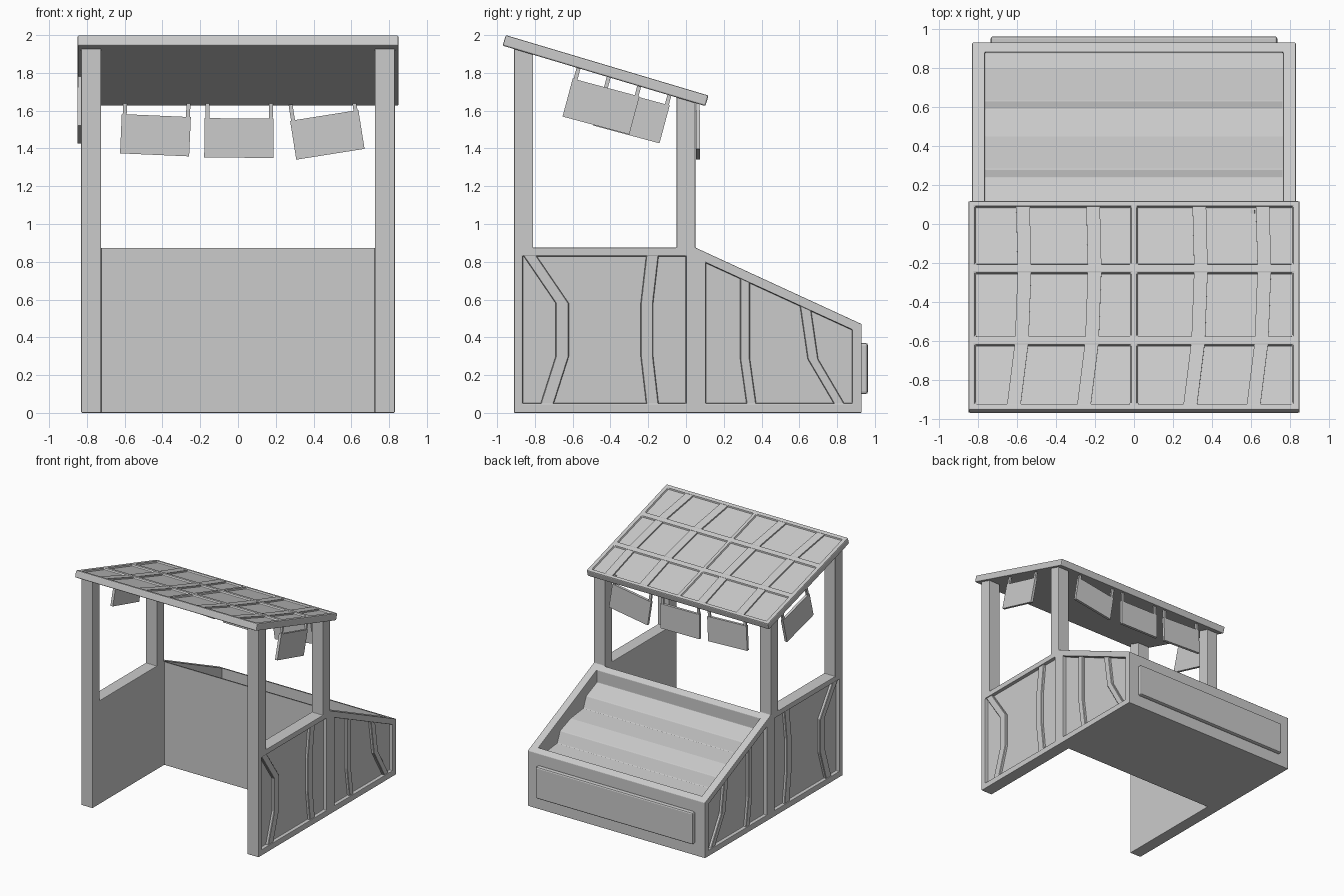
import bpy, bmesh, math
from mathutils import Vector

if "Cube" in bpy.data.objects:
    bpy.data.objects.remove(bpy.data.objects["Cube"])

MAP = {'x': lambda u, v, t: (t, u, v),
       'y': lambda u, v, t: (u, t, v),
       'z': lambda u, v, t: (u, v, t)}


def prism(name, outlines, a, b, axis):
    """Extrude one or more 2D outlines between a and b along an axis."""
    bm = bmesh.new()
    for pts in outlines:
        lo = [bm.verts.new(MAP[axis](u, v, a)) for u, v in pts]
        hi = [bm.verts.new(MAP[axis](u, v, b)) for u, v in pts]
        bm.faces.new(lo)
        bm.faces.new(hi)
        n = len(pts)
        for i in range(n):
            j = (i + 1) % n
            bm.faces.new((lo[i], lo[j], hi[j], hi[i]))
    bmesh.ops.recalc_face_normals(bm, faces=bm.faces)
    me = bpy.data.meshes.new(name)
    bm.to_mesh(me)
    bm.free()
    ob = bpy.data.objects.new(name, me)
    bpy.context.collection.objects.link(ob)
    return ob


def apply_mod(ob, kind, **props):
    bpy.context.view_layer.objects.active = ob
    m = ob.modifiers.new(kind, kind)
    for k, v in props.items():
        setattr(m, k, v)
    bpy.ops.object.modifier_apply(modifier=m.name)


def boolean(ob, other, op):
    apply_mod(ob, 'BOOLEAN', object=other, operation=op, solver='EXACT')
    bpy.data.objects.remove(other)


def bevel(ob, w, seg=2):
    m = ob.modifiers.new('bevel', 'BEVEL')
    m.width, m.segments, m.limit_method = w, seg, 'ANGLE'
    m.angle_limit = math.radians(40)


def rect(u0, u1, v0, v1):
    return [(u0, v0), (u1, v0), (u1, v1), (u0, v1)]


def strip(path, w):
    return [(u - w, v) for u, v in path] + [(u + w, v) for u, v in reversed(path)]


# Side walls with posts, joined by the display wedge behind the counter
side = [(-.91, 0), (-.91, 1.935), (-.81, 1.905), (-.81, .875), (-.05, .875),
        (-.05, 1.68), (.05, 1.65), (.05, .875), (.93, .47), (.93, 0)]
stall = prism("stall_body", [side], .725, .83, 'x')
apply_mod(stall, 'MIRROR')
boolean(stall, prism("wedge", [[(.05, 0), (.05, .875), (.93, .47), (.93, 0)]],
                     -.75, .75, 'x'), 'UNION')

# Recessed side panels
panels = [rect(-.865, .0, .05, .83),
          [(.105, .05), (.88, .05), (.88, .44), (.105, .795)]]
cut = prism("panel_cutter", panels, .80, .9, 'x')
apply_mod(cut, 'MIRROR')
boolean(stall, cut, 'DIFFERENCE')

# Stepped display tray sunk into the sloping top
tray = [(.10, 1.0), (.10, .745), (.24, .685), (.28, .595), (.45, .575),
        (.59, .524), (.63, .434), (.80, .414), (.88, .385), (.88, 1.0)]
boolean(stall, prism("tray_cutter", [tray], -.765, .765, 'x'), 'DIFFERENCE')
bevel(stall, .008)

# Crooked slats in the side panels
paths = [([(-.832, .84), (-.655, .58), (-.655, .30), (-.738, .04)], .035),
         ([(-.177, .84), (-.207, .58), (-.207, .30), (-.177, .04)], .033),
         ([(.312, .725), (.312, .29), (.347, .04)], .026),
         ([(.63, .575), (.672, .285), (.816, .04)], .028)]
slats = prism("side_slats", [strip(p, w) for p, w in paths], .79, .822, 'x')
apply_mod(slats, 'MIRROR')
bevel(slats, .004, 1)

# Raised panel on the back
back = prism("back_panel", [rect(-.735, .735, .10, .37)], .92, .963, 'y')
bevel(back, .012)

# Roof slab with a grid of pockets, built flat then tilted
roof = prism("roof", [rect(-.85, .85, -.56, .56)], -.058, 0, 'z')
rows = [(-.525, -.211, -.047, -.007), (-.164, .175, -.005, .008), (.222, .53, .008, 0)]
pockets = [rect(x0, x1, s0, s1) for s0, s1, _, _ in rows
           for x0, x1 in ((-.815, -.015), (.015, .815))]
boolean(roof, prism("pocket_cutter", pockets, -.016, .1, 'z'), 'DIFFERENCE')
bevel(roof, .01)

# Roof slats leaning slightly in every row
bars = [strip([(x + d0, s0 - .01), (x + d1, s1 + .01)], .035)
        for s0, s1, d0, d1 in rows for x in (-.57, -.21, .335, .66)]
roof_slats = prism("roof_slats", bars, -.025, -.004, 'z')
for ob in (roof, roof_slats):
    ob.location = (0, -.4175, 1.84)
    ob.rotation_euler.x = -math.atan(.298)


# Hanging sign boards with two straps each
def sign(name, u, v, deg, t, axis):
    c, s = math.cos(math.radians(deg)), math.sin(math.radians(deg))
    shapes = [rect(-.183, .183, -.104, .104),
              rect(-.178, -.157, .10, .188), rect(.157, .178, .10, .188)]
    turned = [[(u + p * c - q * s, v + p * s + q * c) for p, q in sh] for sh in shapes]
    prism(name, turned[:1], t - .011, t + .011, axis)
    prism(name + "_straps", turned[1:], t - .008, t + .008, axis)


sign("back_sign_left", -.437, 1.47, -2.5, .063, 'y')
sign("back_sign_middle", .005, 1.455, -.5, .063, 'y')
sign("back_sign_right", .473, 1.472, 9, .063, 'y')
sign("side_sign_right", -.45, 1.622, -15, .815, 'x')
sign("side_sign_left", -.29, 1.575, -15, -.838, 'x')
